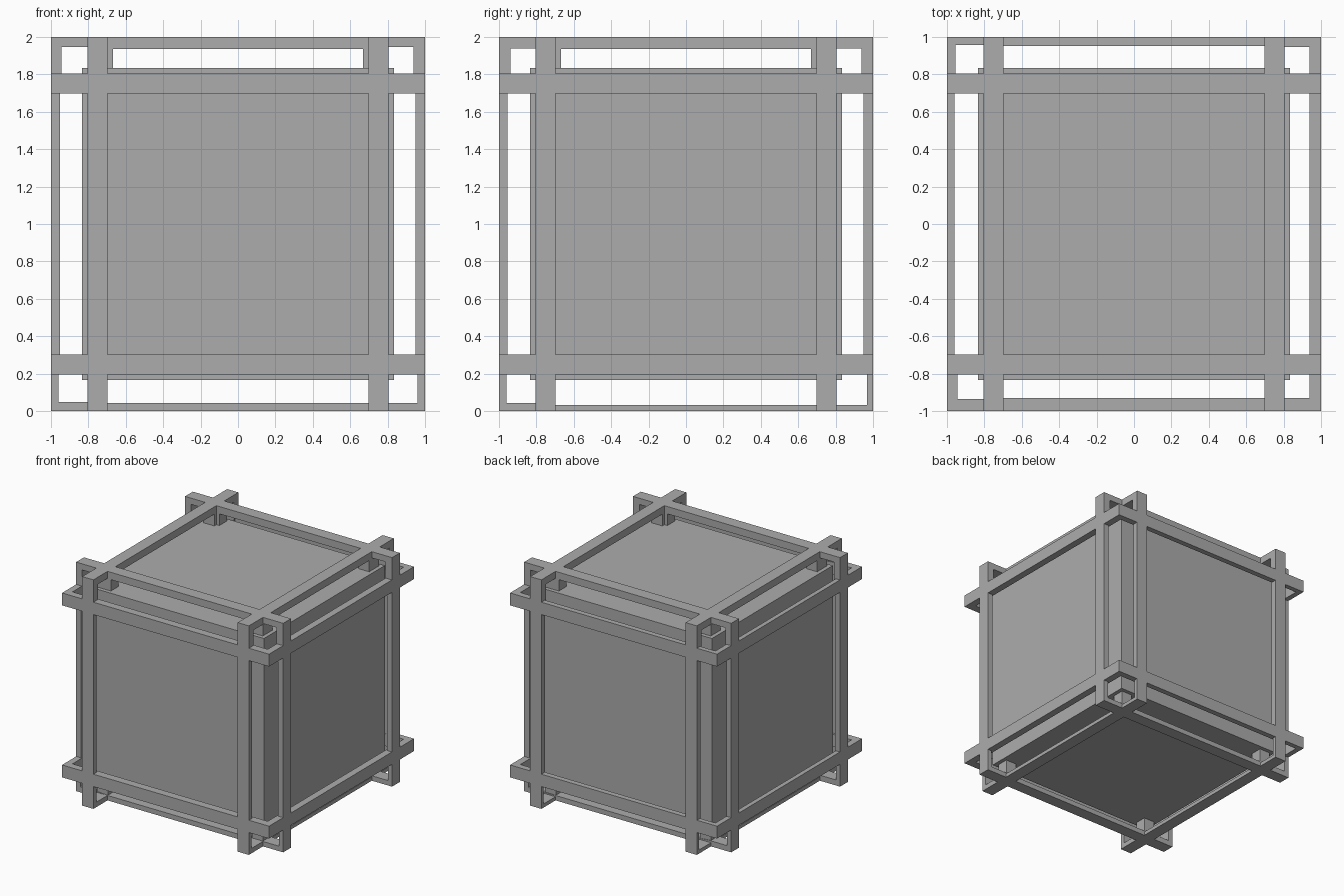
import bpy
import bmesh
from mathutils import Vector

cube = bpy.data.objects.get("Cube")
if cube:
    bpy.data.objects.remove(cube, do_unlink=True)

# Single grey material
grey = bpy.data.materials.new("plain grey")
grey.use_nodes = True
colour = (0.415, 0.415, 0.415, 1)
grey.diffuse_color = colour
grey.node_tree.nodes["Principled BSDF"].inputs["Base Color"].default_value = colour

INNER, OUTER = 0.697, 0.805   # band limits of every hoop
CORE = 0.834                  # half size of the solid core


def add_object(name, bm):
    bmesh.ops.recalc_face_normals(bm, faces=bm.faces)
    mesh = bpy.data.meshes.new(name)
    bm.to_mesh(mesh)
    bm.free()
    mesh.materials.append(grey)
    obj = bpy.data.objects.new(name, mesh)
    bpy.context.scene.collection.objects.link(obj)


def add_box(bm, low, high):
    low, high = Vector(low), Vector(high)
    verts = bmesh.ops.create_cube(bm, size=1)["verts"]
    bmesh.ops.scale(bm, vec=high - low, verts=verts)
    bmesh.ops.translate(bm, vec=(low + high) / 2, verts=verts)


def outlines(thickness):
    """Outer square and opening; each side has start, middle and end thickness."""
    outer, hole = [], []
    along = Vector((1, 0))
    for k, (start, middle, end) in enumerate(thickness):
        out = Vector((along.y, -along.x))
        before = thickness[k - 1][2]
        outer.append(out - along)
        hole.append(out * (1 - start) - along * (1 - before))
        # steps are hidden where the hoops cross
        for s, t in ((-0.78, start), (-0.72, middle), (0.72, middle), (0.78, end)):
            outer.append(out + along * s)
            hole.append(out * (1 - t) + along * s)
        along = -out
    return outer, hole


def hoop(name, axis, side, thickness):
    others = [i for i in range(3) if i != axis]

    def point(uv, depth):
        p = Vector((0, 0, 1))
        p[axis] += side * depth
        for i, value in zip(others, uv):
            p[i] += value
        return p

    outer, hole = outlines(thickness)
    bm = bmesh.new()
    loops = [[bm.verts.new(point(uv, d)) for uv in outline]
             for outline, d in ((outer, OUTER), (hole, OUTER),
                                (hole, INNER), (outer, INNER))]
    count = len(outer)
    for k in range(4):
        a, b = loops[k], loops[(k + 1) % 4]
        for i in range(count):
            j = (i + 1) % count
            bm.faces.new((a[i], a[j], b[j], b[i]))
    add_object(name, bm)


# Solid core
core = bmesh.new()
add_box(core, (-CORE, -CORE, 1 - CORE), (CORE, CORE, 1 + CORE))
add_object("core", core)

# Six interlocking hoops, two around each axis
side_bars = [(0.043, 0.032, 0.032), (0.032, 0.05, 0.062),
             (0.062, 0.064, 0.062), (0.062, 0.045, 0.04)]
cross_bars = [(0.048, 0.043, 0.043), (0.04, 0.05, 0.062),
              (0.054, 0.064, 0.054), (0.056, 0.047, 0.04)]
level_bars = [(0.064, 0.07, 0.07), (0.062, 0.062, 0.062),
              (0.054, 0.048, 0.043), (0.046, 0.04, 0.056)]
hoops = [("side_hoop", 0, side_bars, ("right", "left")),
         ("cross_hoop", 1, cross_bars, ("front", "back")),
         ("level_hoop", 2, level_bars, ("lower", "upper"))]
for name, axis, bars, sides in hoops:
    for label, side in zip(sides, (-1, 1)):
        hoop(f"{label}_{name}", axis, side, bars)

# Short corner posts joining the core to the hoops; the top ones are L-shaped
for x_label, sx in (("right", -1), ("left", 1)):
    for y_label, sy in (("front", -1), ("back", 1)):
        for z_label, z0, z1, reach in (("top", 1.81, 1.95, 0.668),
                                       ("bottom", 0.03, 0.19, INNER)):
            post = bmesh.new()
            for near_x, near_y in {(reach, INNER), (INNER, reach)}:
                xs = sorted((sx * near_x, sx * 0.80))
                ys = sorted((sy * near_y, sy * 0.80))
                add_box(post, (xs[0], ys[0], z0), (xs[1], ys[1], z1))
            add_object(f"{z_label}_{y_label}_{x_label}_post", post)
